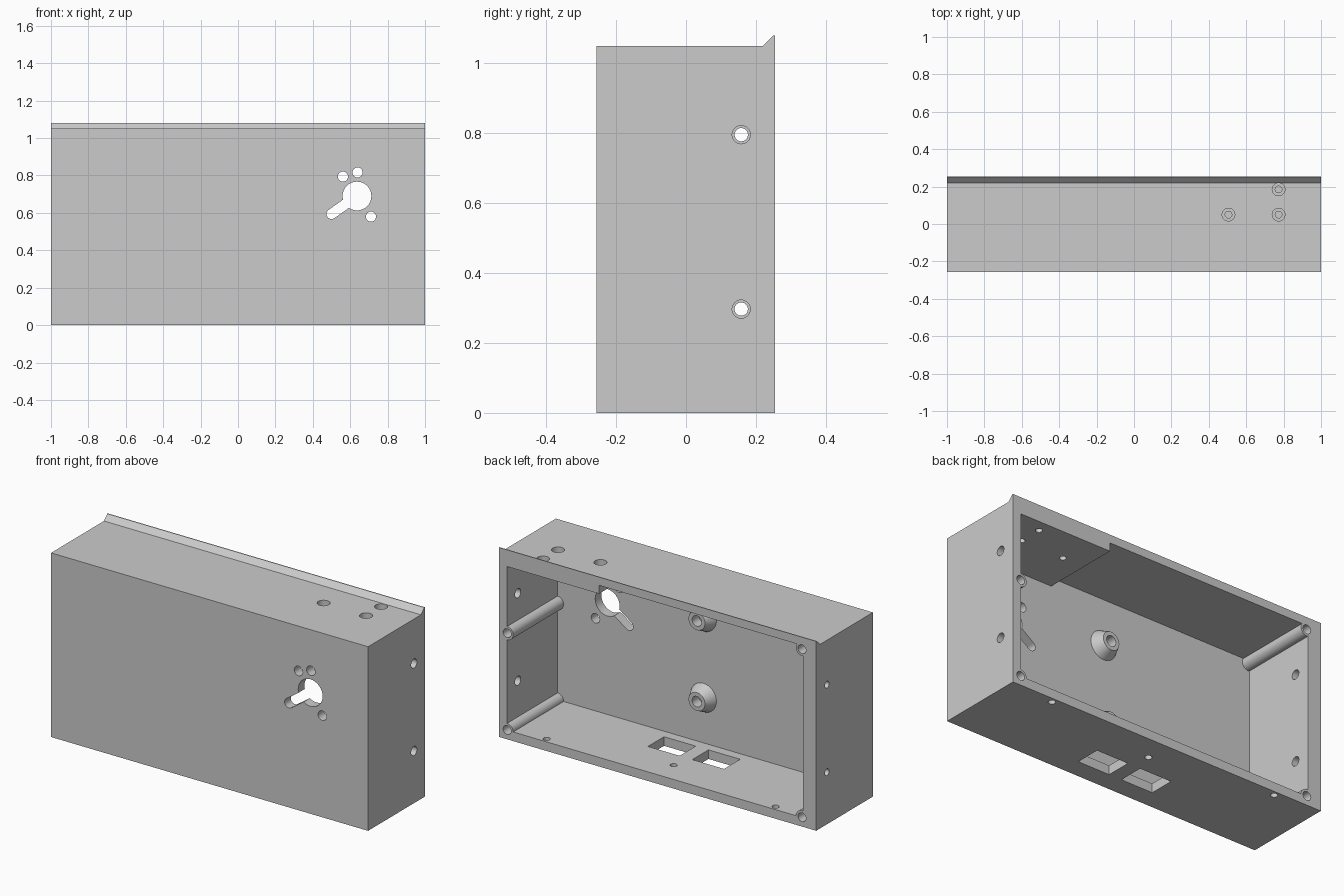
import bpy, bmesh, math
from mathutils import Matrix, Vector

cube = bpy.data.objects.get("Cube")
if cube:
    bpy.data.objects.remove(cube, do_unlink=True)

BACK, INNER, FRONT = 0.255, -0.2, -0.256
TURN = {"x": Matrix.Rotation(math.pi / 2, 4, "Y"),
        "y": Matrix.Rotation(-math.pi / 2, 4, "X"),
        "z": Matrix.Identity(4)}

grey = bpy.data.materials.new("plain grey")
grey.use_nodes = True
GREY = (0.6, 0.6, 0.6, 1)
grey.diffuse_color = GREY
grey.node_tree.nodes["Principled BSDF"].inputs["Base Color"].default_value = GREY


def make(name, bm):
    bmesh.ops.recalc_face_normals(bm, faces=bm.faces)
    mesh = bpy.data.meshes.new(name)
    bm.to_mesh(mesh)
    bm.free()
    mesh.materials.append(grey)
    obj = bpy.data.objects.new(name, mesh)
    bpy.context.collection.objects.link(obj)
    return obj


def prism(name, points, sweep):
    """Closed outline swept along a vector."""
    bm = bmesh.new()
    face = bm.faces.new([bm.verts.new(p) for p in points])
    out = bmesh.ops.extrude_face_region(bm, geom=[face])
    moved = [v for v in out["geom"] if isinstance(v, bmesh.types.BMVert)]
    bmesh.ops.translate(bm, verts=moved, vec=sweep)
    return make(name, bm)


def rod(name, axis, start, end, r, r_end=None, sides=32):
    """Cylinder or cone from start, reaching the coordinate end on its axis."""
    i = "xyz".index(axis)
    mid = Vector(start)
    length = end - mid[i]
    mid[i] += length / 2
    radii = (r, r if r_end is None else r_end)
    if length < 0:
        radii = radii[::-1]
    bm = bmesh.new()
    bmesh.ops.create_cone(bm, cap_ends=True, segments=sides, radius1=radii[0],
                          radius2=radii[1], depth=abs(length),
                          matrix=Matrix.Translation(mid) @ TURN[axis])
    return make(name, bm)


def box(name, lo, hi):
    points = [(lo[0], lo[1], lo[2]), (hi[0], lo[1], lo[2]),
              (hi[0], hi[1], lo[2]), (lo[0], hi[1], lo[2])]
    return prism(name, points, (0, 0, hi[2] - lo[2]))


def cut(target, tool):
    mod = target.modifiers.new("cut", "BOOLEAN")
    mod.operation = "DIFFERENCE"
    mod.solver = "EXACT"
    mod.object = tool
    bpy.context.view_layer.objects.active = target
    bpy.ops.object.modifier_apply(modifier=mod.name)
    bpy.data.objects.remove(tool, do_unlink=True)


# Outer shell with the slanted lip along its top back edge
outline = [(FRONT, 0), (BACK, 0), (BACK, 1.08), (0.25, 1.08), (0.22, 1.05), (FRONT, 1.05)]
housing = prism("housing", [(-1, y, z) for y, z in outline], (2, 0, 0))

# Interior space, stepped where the ceiling is thicker
room = [(-0.917, 0.052), (0.95, 0.052), (0.95, 0.985),
        (0.37, 0.985), (0.37, 1.033), (-0.917, 1.033)]
cavity = prism("cavity", [(x, INNER, z) for x, z in room], (0, 0.5, 0))

# Screw posts and conical bosses stay standing inside the cavity
posts = [(0.95, 0.605), (0.95, 0.053), (-0.91, 0.053), (-0.91, 1.011)]
bosses = [(0.03, 0.31), (0.03, 0.77)]
for x, z in posts:
    cut(cavity, rod("post", "y", (x, -0.23, z), 0.4, 0.038))
for x, z in bosses:
    cut(cavity, rod("boss", "y", (x, INNER - 0.01, z), -0.14, 0.087, 0.052))
cut(housing, cavity)

# Screw holes in posts and bosses
for x, z in posts:
    cut(housing, rod("post_hole", "y", (x, 0.0, z), 0.3, 0.025))
for x, z in bosses:
    cut(housing, rod("boss_hole", "y", (x, INNER, z), 0.0, 0.03))

# Keyhole and small holes in the front wall
centre, tip = Vector((0.636, 0, 0.69)), Vector((0.5, 0, 0.594))
side = (tip - centre).normalized().cross(Vector((0, 1, 0))) * 0.027
shift = Vector((0, -0.3, 0))
slot = [p + shift for p in (centre + side, tip + side, tip - side, centre - side)]
cut(housing, prism("slot", slot, (0, 0.15, 0)))
for x, z, r in [(0.636, 0.69, 0.077), (0.5, 0.594, 0.027), (0.561, 0.794, 0.027),
                (0.639, 0.816, 0.027), (0.711, 0.58, 0.027)]:
    cut(housing, rod("front_hole", "y", (x, -0.3, z), -0.15, r))

# Side holes: wide on the left wall, stepped from inside on the other
for z in (0.297, 0.796):
    cut(housing, rod("left_hole", "x", (0.9, 0.158, z), 1.1, 0.026))
    cut(housing, rod("right_counterbore", "x", (-0.96, 0.158, z), -0.85, 0.026))
    cut(housing, rod("right_hole", "x", (-1.1, 0.158, z), -0.85, 0.019))

# Stepped holes in the top
for x, y in [(0.505, 0.05), (0.773, 0.05), (0.773, 0.185)]:
    cut(housing, rod("top_counterbore", "z", (x, y, 1.015), 1.1, 0.034))
    cut(housing, rod("top_hole", "z", (x, y, 0.95), 1.1, 0.018))

# Floor holes and two rectangular ports
for x, y in [(0.722, 0.224), (0, 0.111), (-0.722, 0.224)]:
    cut(housing, rod("floor_hole", "z", (x, y, -0.1), 0.1, 0.019))
for x in (0.04, -0.24):
    cut(housing, box("port", (x, -0.145, -0.1), (x + 0.2, 0.0, 0.1)))

# Smooth round walls, crisp edges
bpy.ops.object.select_all(action="DESELECT")
housing.select_set(True)
bpy.context.view_layer.objects.active = housing
bpy.ops.object.shade_smooth_by_angle(angle=math.radians(30))
